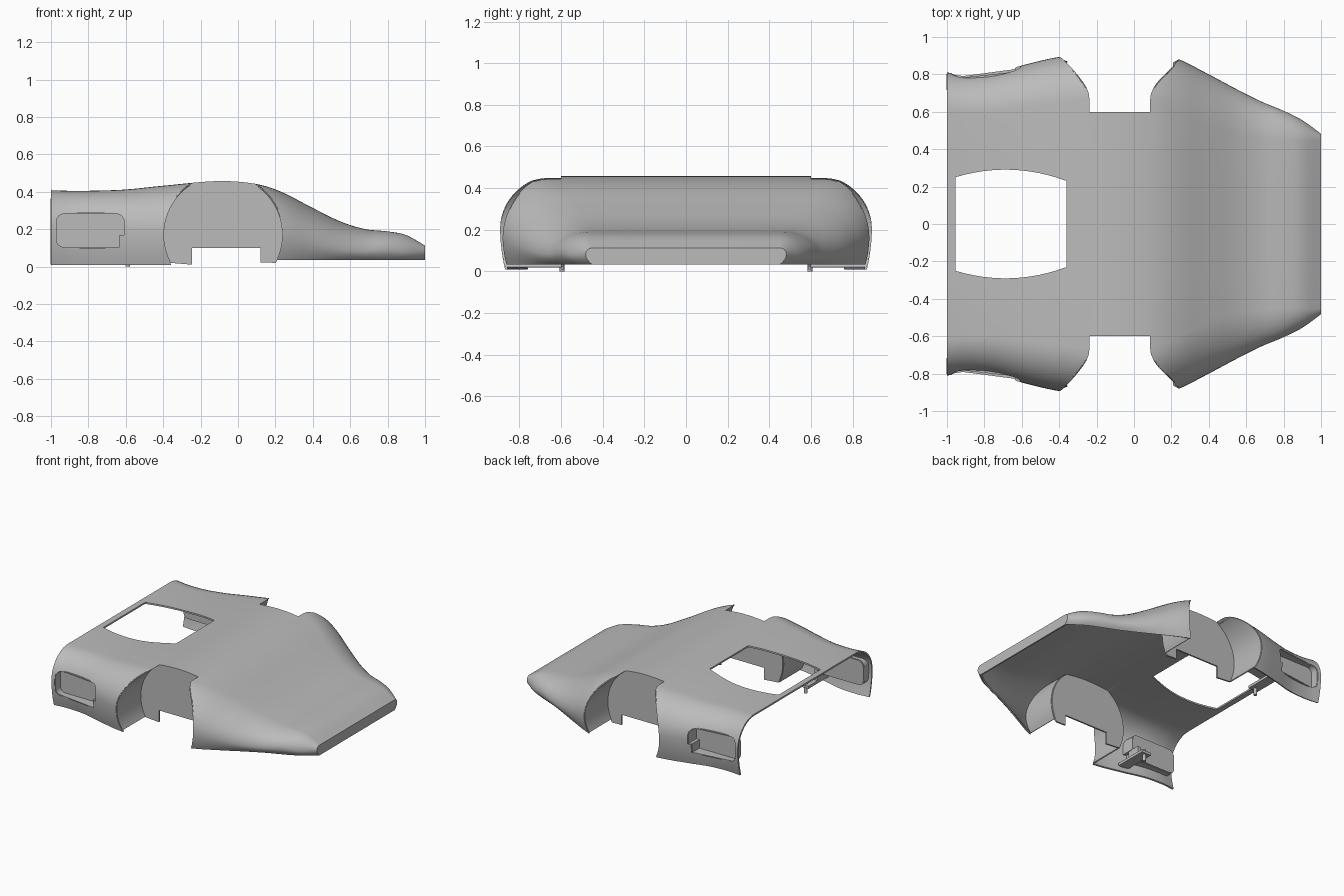
import bpy, bmesh, math
from mathutils import Vector

cube = bpy.data.objects.get("Cube")
if cube:
    bpy.data.objects.remove(cube, do_unlink=True)

grey = bpy.data.materials.new("plain_grey")
grey.use_nodes = True
GREY = (0.5, 0.5, 0.5, 1)
grey.diffuse_color = GREY
grey.node_tree.nodes["Principled BSDF"].inputs["Base Color"].default_value = GREY

# Body stations: x, top height, half width, corner width, corner height
STATIONS = [
    (-1.0, .408, .81, .20, .20), (-.9, .405, .80, .20, .20),
    (-.75, .406, .81, .21, .20), (-.6, .412, .848, .23, .21),
    (-.4, .432, .893, .25, .23), (-.1, .457, .92, .24, .24),
    (.1, .441, .92, .26, .24), (.23, .40, .885, .28, .23),
    (.4, .313, .80, .28, .19), (.55, .24, .72, .25, .15),
    (.68, .20, .655, .20, .12), (.8, .188, .605, .16, .10),
    (.9, .168, .555, .11, .09), (1.0, .112, .482, .03, .03)]
WHEEL = Vector((-.08, .17))
RADIUS = .32
WALL_Y = .6
SKIN = .012


def station(x):
    """Smoothly interpolated body parameters at x."""
    s = STATIONS
    i = max(k for k in range(len(s) - 1) if s[k][0] <= x or k == 0)
    a, b = s[i], s[i + 1]
    p, q = s[max(i - 1, 0)], s[min(i + 2, len(s) - 1)]
    h = b[0] - a[0]
    t = (x - a[0]) / h
    out = []
    for c in range(1, 5):
        m0 = (b[c] - p[c]) / (b[0] - p[0]) * h
        m1 = (q[c] - a[c]) / (q[0] - a[0]) * h
        out.append((2*t**3 - 3*t*t + 1) * a[c] + (t**3 - 2*t*t + t) * m0
                   + (3*t*t - 2*t**3) * b[c] + (t**3 - t*t) * m1)
    return out


def bottom(x):
    return .008 if x < WHEEL.x else .034


def skin_y(x, z):
    """Half width of the body at x and height z."""
    top, width, a, b = station(x)
    knee = top - b
    if z > knee:
        return width - a + a * math.sqrt(max(0, 1 - ((z - knee) / b) ** 2))
    return width - .03 * ((knee - z) / (knee - bottom(x))) ** 2


def make(name, verts, faces, thickness=0, offset=0, recalc=True):
    mesh = bpy.data.meshes.new(name)
    mesh.from_pydata([tuple(v) for v in verts], [], faces)
    if recalc:
        bm = bmesh.new()
        bm.from_mesh(mesh)
        bmesh.ops.recalc_face_normals(bm, faces=bm.faces)
        bm.to_mesh(mesh)
        bm.free()
    mesh.materials.append(grey)
    ob = bpy.data.objects.new(name, mesh)
    bpy.context.collection.objects.link(ob)
    if thickness:
        mod = ob.modifiers.new("thickness", "SOLIDIFY")
        mod.thickness, mod.offset, mod.use_even_offset = thickness, offset, True
        apply(ob, mod)
    return ob


def select(ob):
    bpy.ops.object.select_all(action="DESELECT")
    ob.select_set(True)
    bpy.context.view_layer.objects.active = ob


def apply(ob, mod):
    select(ob)
    bpy.ops.object.modifier_apply(modifier=mod.name)


def prism(name, outline, axis, lo, hi):
    """Extrude an outline along y (points are x, z) or z (points are x, y)."""
    put = (lambda p, d: (p[0], d, p[1])) if axis == "y" else (lambda p, d: (p[0], p[1], d))
    n = len(outline)
    verts = [put(p, d) for d in (lo, hi) for p in outline]
    faces = [tuple(range(n)), tuple(range(n, 2 * n))]
    faces += [(i, (i + 1) % n, (i + 1) % n + n, i + n) for i in range(n)]
    return make(name, verts, faces)


def strip(name, outline, side, inner, closed):
    """Thin wall running from a fixed inner y out to the body skin."""
    n = len(outline)
    verts = [(x, side * inner, z) for x, z in outline]
    verts += [(x, side * (skin_y(x, z) - .004), z) for x, z in outline]
    faces = [(i, (i + 1) % n, (i + 1) % n + n, i + n) for i in range(n if closed else n - 1)]
    return make(name, verts, faces, .008)


def cut(ob, cutter):
    mod = ob.modifiers.new("cut", "BOOLEAN")
    mod.operation, mod.solver, mod.object = "DIFFERENCE", "EXACT", cutter
    apply(ob, mod)
    bpy.data.objects.remove(cutter, do_unlink=True)


def smooth(ob):
    select(ob)
    bpy.ops.object.shade_smooth_by_angle(angle=math.radians(35))


# Body skin lofted along its length, with a closed nose
def section(x):
    top, width, a, b = station(x)
    low, knee = bottom(x), top - b
    half = []
    for k in range(6):
        z = low + (knee - low) * k / 6
        half.append((skin_y(x, z), z))
    for k in range(13):
        t = math.pi / 2 * k / 12
        half.append((width - a + a * math.cos(t), knee + b * math.sin(t)))
    half.append(((width - a) / 2, top))
    return half + [(0, top)] + [(-y, z) for y, z in reversed(half)]


steps = 64
xs = [-1 + 2 * i / steps for i in range(steps + 1)]
rings = [section(x) for x in xs]
n = len(rings[0])
verts = [(x, y, z) for x, ring in zip(xs, rings) for y, z in ring]
faces = [(i*n + j, i*n + j + 1, (i+1)*n + j + 1, (i+1)*n + j)
         for i in range(steps) for j in range(n - 1)]
faces.append(tuple(range(steps * n, steps * n + n)))
body = make("body_shell", verts, faces, SKIN, -1, recalc=False)

# Roof opening with bowed sides
x0, x1 = -.955, -.36
bow = []
for k in range(13):
    t = k / 12
    bow.append((x0 + (x1 - x0) * t, .25 - .02 * t + .2 * t * (1 - t)))
opening = bow + [(x, -y) for x, y in reversed(bow)]
cut(body, prism("roof_cutter", opening, "z", .25, .6))

# Side pocket outline: rounded, with a stepped lower front corner
pocket = [(-.605, .165), (-.63, .165), (-.63, .1)]
r = .045
for cx, cz, start in ((-.93, .145, 270), (-.93, .24, 180), (-.65, .24, 90)):
    for k in range(7):
        t = math.radians(start - 15 * k)
        pocket.append((cx + r * math.cos(t), cz + r * math.sin(t)))


def wheel_point(deg):
    t = math.radians(deg)
    return (WHEEL.x + RADIUS * math.cos(t), WHEEL.y + RADIUS * math.sin(t))


circle = [wheel_point(d) for d in range(0, 360, 5)]
arch = [wheel_point(d) for d in range(-28, 210, 2)]

for side, label in ((1, "left"), (-1, "right")):
    # Wheel arch and pocket openings
    cut(body, prism("wheel_cutter", circle, "y", side * WALL_Y, side * 1.2))
    cut(body, prism("pocket_cutter", pocket, "y", side * .65, side * 1.2))

    # Wheel well inner wall, with a notch for the axle
    wall = [(x, min(z, station(x)[0] - .003)) for x, z in arch]
    wall += [(-.245, .01), (-.245, .1), (.12, .1), (.12, .022)]
    prism(label + "_wheel_wall", wall, "y", side * (WALL_Y - .012), side * WALL_Y)

    # Curved wheel well liners, front and rear
    inside = [p for p in arch if p[1] < station(p[0])[0] - .006]
    for end, pts in (("front", [p for p in inside if p[0] > WHEEL.x and p[1] > .034]),
                     ("rear", [p for p in inside if p[0] < WHEEL.x])):
        smooth(strip(label + "_" + end + "_liner", pts, side, WALL_Y - .004, False))

    # Recessed side pocket
    prism(label + "_pocket_panel", pocket, "y", side * .735, side * .745)
    smooth(strip(label + "_pocket_rim", pocket, side, .74, True))

    # Inner mounting bracket and its peg
    plate = [(-.63, .05), (-.55, .05), (-.55, .07), (-.63, .07)]
    prism(label + "_bracket", plate, "y", side * .57, side * .82)
    block = [(-.63, .07), (-.605, .07), (-.605, .165), (-.63, .165)]
    prism(label + "_bracket_block", block, "y", side * .68, side * .78)
    peg = [(-.59 + .012 * math.cos(k * math.pi / 6),
            side * .595 + .012 * math.sin(k * math.pi / 6)) for k in range(12)]
    smooth(prism(label + "_peg", peg, "z", 0, .09))

smooth(body)
